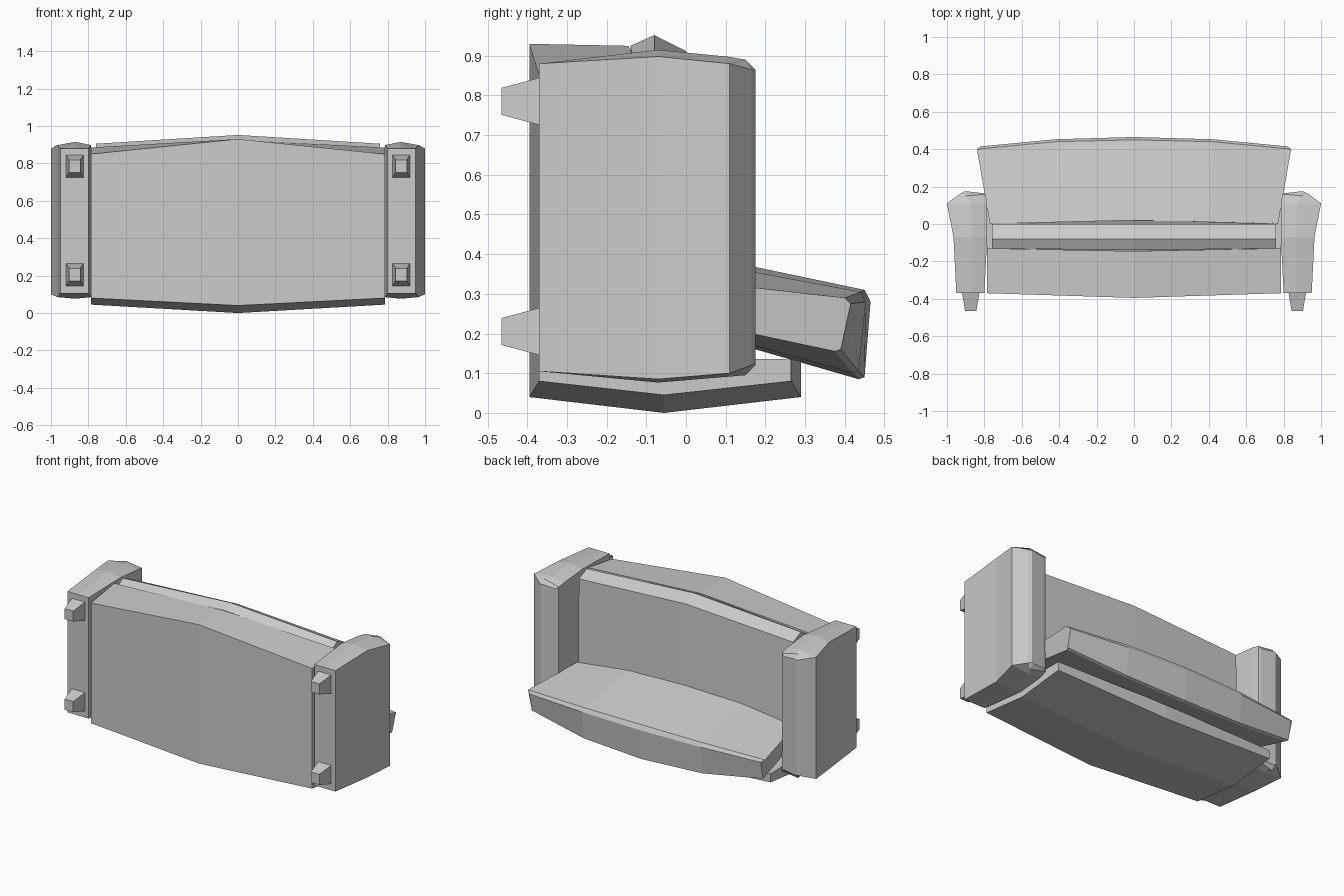
import bpy, bmesh

if "Cube" in bpy.data.objects:
    bpy.data.objects.remove(bpy.data.objects["Cube"])


def loft(name, rings):
    """Skin a list of equal-length rings of points and cap both ends."""
    bm = bmesh.new()
    loops = [[bm.verts.new(p) for p in r] for r in rings]
    n = len(loops[0])
    for a, b in zip(loops, loops[1:]):
        for i in range(n):
            j = (i + 1) % n
            bm.faces.new((a[i], a[j], b[j], b[i]))
    bm.faces.new(loops[0])
    bm.faces.new(loops[-1])
    bmesh.ops.recalc_face_normals(bm, faces=bm.faces)
    mesh = bpy.data.meshes.new(name)
    bm.to_mesh(mesh)
    bm.free()
    obj = bpy.data.objects.new(name, mesh)
    bpy.context.collection.objects.link(obj)
    return obj


def mirrored_rings(half):
    """Rings from the right end to the centre, continued to the left end."""
    left = [[(-x, y, z) for x, y, z in r] for r in half[:-1]]
    return half + left[::-1]


def at_x(x, profile):
    return [(x, y, z) for y, z in profile]


# Base frame and back panel: L-shaped section, bulging at the centre
frame_end = [(-.37, .08), (-.37, .85), (-.13, .885), (-.13, .14),
             (.265, .135), (.265, .08), (-.055, .045)]
frame_mid = [(-.395, .04), (-.395, .93), (-.145, .925), (-.13, .14),
             (.29, .13), (.29, .04), (-.055, 0)]
loft("base_frame", mirrored_rings([at_x(.785, frame_end), at_x(0, frame_mid)]))

# Seat cushion with a pointed nose
seat_end = [(-.13, .14), (-.13, .875), (-.08, .905), (0, .87), (.005, .14)]
seat_mid = [(-.14, .14), (-.14, .925), (-.08, .952), (0, .912), (.025, .14)]
loft("seat_cushion", mirrored_rings([at_x(.76, seat_end), at_x(0, seat_mid)]))

# Back cushion: leaning slab, wider at the top
back_end = [(.77, 0, .335), (.84, .40, .29), (.82, .415, .275),
            (.82, .39, .16), (.81, .375, .155), (.77, 0, .235)]
back_quarter = [(.40, .01, .385), (.42, .44, .305), (.42, .453, .28),
                (.42, .435, .105), (.42, .42, .10), (.40, .01, .215)]
back_mid = [(0, .02, .40), (0, .45, .31), (0, .465, .28),
            (0, .45, .09), (0, .435, .085), (0, .02, .205)]
loft("back_cushion", mirrored_rings([back_end, back_quarter, back_mid]))

# Arm rings from bottom to top: height, inner x, outer x, back z, front z
arm_levels = [(-.37, .80, .95, .105, .88), (-.07, .785, .965, .085, .898),
              (.11, .787, 1.0, .10, .88)]
for side, s in (("right", 1), ("left", -1)):
    rings = []
    for y, xi, xo, zb, zf in arm_levels:
        xm = .87
        bulge = 0 if y < -.3 else .017
        rings.append([(s * xi, y, zb), (s * xm, y, zb - bulge * .5), (s * xo, y, zb),
                      (s * xo, y, zf), (s * xm, y, zf + bulge), (s * xi, y, zf)])
    # rounded crown
    rings.append([(s * .792, .16, .115), (s * .90, .15, .095), (s * .925, .165, .12),
                  (s * .925, .165, .865), (s * .90, .15, .89), (s * .792, .16, .87)])
    rings.append([(s * .81, .165, .13), (s * .895, .175, .12), (s * .905, .175, .125),
                  (s * .905, .175, .86), (s * .895, .175, .865), (s * .81, .165, .855)])
    loft(side + "_arm", rings)

    # Tapered square legs
    for end, zc in (("front", .785), ("back", .205)):
        legs = []
        for y, hx, hz in ((-.36, .048, .062), (-.465, .03, .034)):
            legs.append([(s * .873 + a * hx, y, zc + b * hz)
                         for a, b in ((-1, -1), (1, -1), (1, 1), (-1, 1))])
        loft(f"{side}_{end}_leg", legs)
